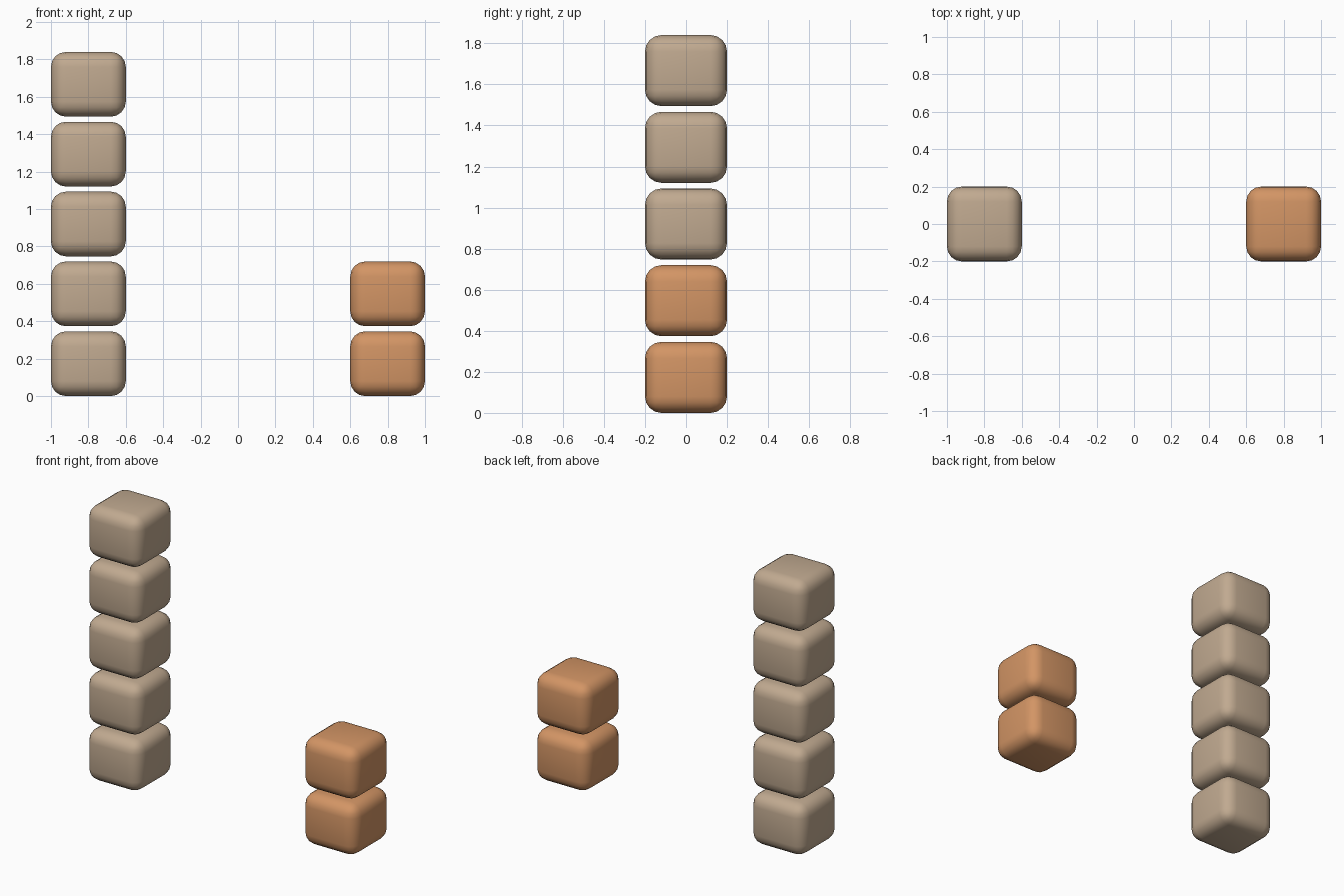
import bpy

if "Cube" in bpy.data.objects:
    bpy.data.objects.remove(bpy.data.objects["Cube"])

WIDTH, HEIGHT, PITCH = 0.4, 0.346, 0.3735


def material(name, color):
    m = bpy.data.materials.new(name)
    m.diffuse_color = color
    m.use_nodes = True
    m.node_tree.nodes["Principled BSDF"].inputs["Base Color"].default_value = m.diffuse_color
    return m


def block(name, x, level, mat):
    # Rounded cushion-like block
    bpy.ops.mesh.primitive_cube_add(size=1, location=(x, 0, HEIGHT / 2 + level * PITCH))
    ob = bpy.context.object
    ob.name = name
    ob.scale = (WIDTH, WIDTH, HEIGHT)
    bpy.ops.object.transform_apply(location=False, rotation=False, scale=True)
    bev = ob.modifiers.new("round_edges", 'BEVEL')
    bev.width = 0.08
    bev.segments = 4
    bev.limit_method = 'NONE'
    ob.data.materials.append(mat)
    bpy.ops.object.shade_smooth()


def stack(name, x, count, mat):
    for i in range(count):
        block(f"{name}_block_{i + 1}", x, i, mat)


# Tall tan stack on the left, short orange stack on the right
stack("tall_stack", -0.8, 5, material("tan", (0.53, 0.40, 0.28, 1)))
stack("short_stack", 0.8, 2, material("orange", (0.65, 0.30, 0.13, 1)))
